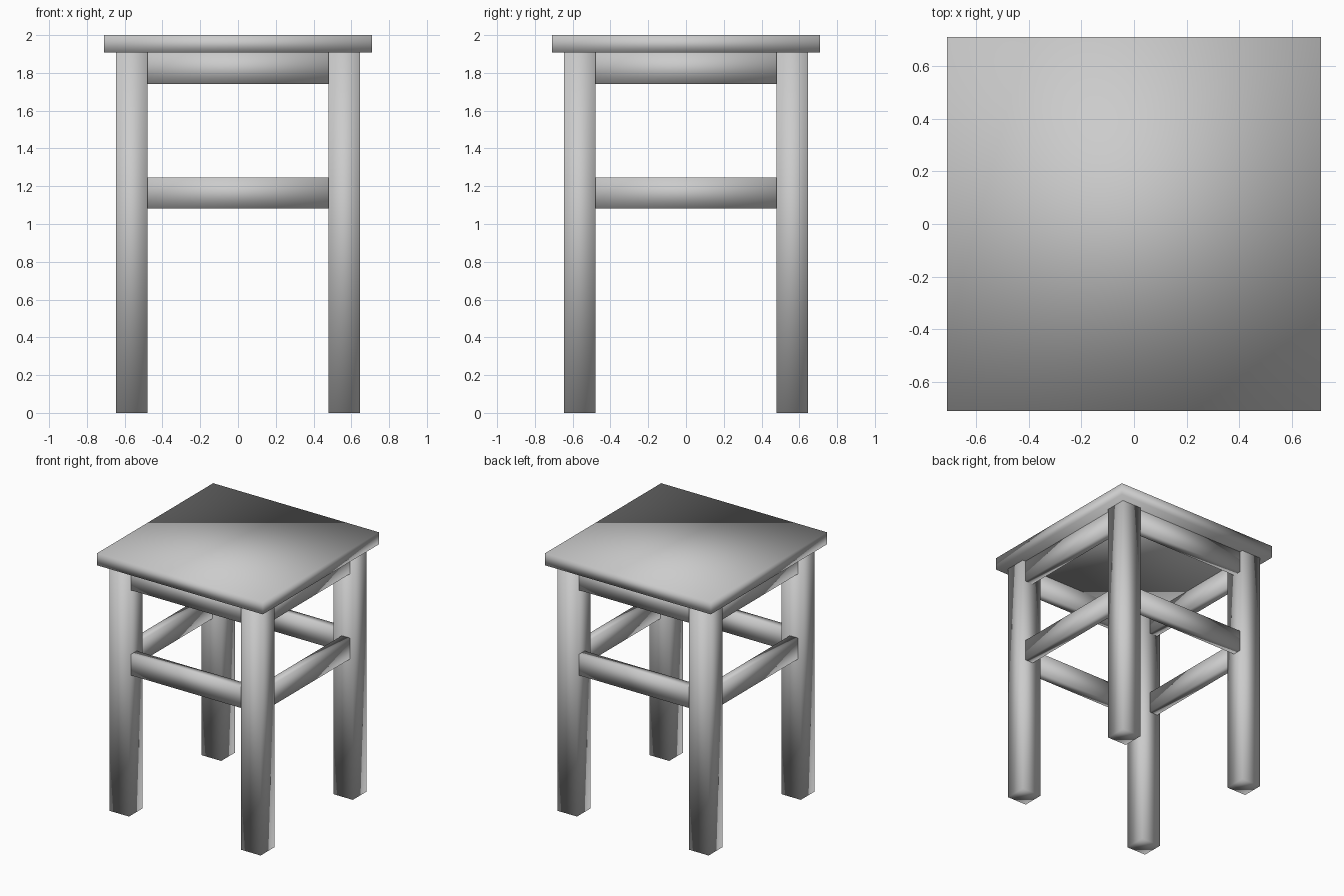
import bpy
import bmesh
from mathutils import Vector

if "Cube" in bpy.data.objects:
    bpy.data.objects.remove(bpy.data.objects["Cube"])


def box(name, lo, hi):
    """Softly shaded box between two opposite corners."""
    lo, hi = Vector(lo), Vector(hi)
    bm = bmesh.new()
    bmesh.ops.create_cube(bm, size=1.0)
    for v in bm.verts:
        v.co = (lo + hi) / 2 + v.co * (hi - lo)
    for f in bm.faces:
        f.smooth = True
    mesh = bpy.data.meshes.new(name)
    bm.to_mesh(mesh)
    bm.free()
    ob = bpy.data.objects.new(name, mesh)
    bpy.context.collection.objects.link(ob)
    return ob


SEAT, SEAT_Z, TOP = 0.71, 1.907, 2.0
LEG_IN, LEG_OUT = 0.48, 0.647
RAIL_IN, RAIL_OUT = 0.553, 0.622

# Square seat slab
box("seat", (-SEAT, -SEAT, SEAT_Z), (SEAT, SEAT, TOP))

# Four square legs
for side, sx in (("left", -1), ("right", 1)):
    for end, sy in (("front", -1), ("back", 1)):
        x = sorted((sx * LEG_IN, sx * LEG_OUT))
        y = sorted((sy * LEG_IN, sy * LEG_OUT))
        box(f"{end}_{side}_leg", (x[0], y[0], 0), (x[1], y[1], SEAT_Z))

# Seat aprons and lower stretchers between the legs
for part, z0, z1 in (("apron", 1.742, SEAT_Z), ("stretcher", 1.083, 1.246)):
    for low, high, s in (("front", "left", -1), ("back", "right", 1)):
        a, b = sorted((s * RAIL_IN, s * RAIL_OUT))
        box(f"{low}_{part}", (-LEG_IN, a, z0), (LEG_IN, b, z1))
        box(f"{high}_{part}", (a, -LEG_IN, z0), (b, LEG_IN, z1))
